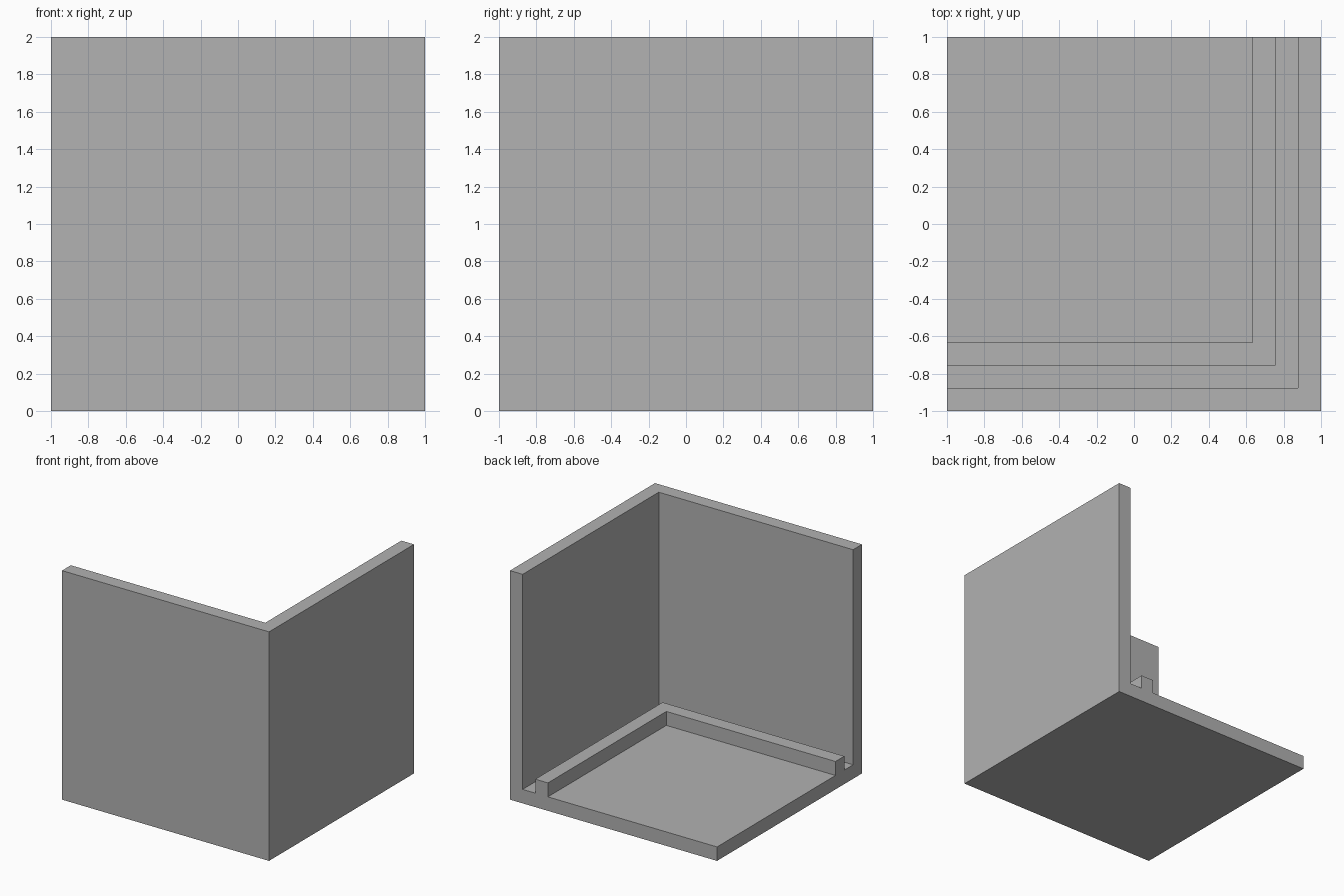
import bpy
import bmesh

cube = bpy.data.objects.get("Cube")
if cube:
    bpy.data.objects.remove(cube, do_unlink=True)

# Plain grey material
grey = bpy.data.materials.new("plain_grey")
grey.use_nodes = True
colour = (0.445, 0.445, 0.445, 1)
grey.diffuse_color = colour
grey.node_tree.nodes["Principled BSDF"].inputs["Base Color"].default_value = colour

# Cross-section through wall, channel, ridge and floor: (distance inward, height)
T = 0.122
SIZE = 2.0
GAP = 2 * T
RIDGE = 3 * T
profile = [(0, 0), (0, SIZE), (T, SIZE), (T, T), (GAP, T), (GAP, 2 * T),
           (RIDGE, 2 * T), (RIDGE, T), (SIZE, T), (SIZE, 0)]

# Sweep the section along the front and left sides, mitred at their corner
bm = bmesh.new()
stations = [
    [bm.verts.new((-1, d - 1, z)) for d, z in profile],
    [bm.verts.new((1 - d, d - 1, z)) for d, z in profile],
    [bm.verts.new((1 - d, 1, z)) for d, z in profile],
]
count = len(profile)
for a, b in zip(stations, stations[1:]):
    for i in range(count):
        j = (i + 1) % count
        bm.faces.new((a[i], a[j], b[j], b[i]))

# Close both ends, merge the far corner and flatten the floor into single faces
bm.faces.new(stations[0])
bm.faces.new(stations[-1])
bmesh.ops.remove_doubles(bm, verts=bm.verts, dist=0.0001)
bmesh.ops.dissolve_limit(bm, angle_limit=0.01, verts=bm.verts, edges=bm.edges)
bmesh.ops.recalc_face_normals(bm, faces=bm.faces)

mesh = bpy.data.meshes.new("corner_bracket")
bm.to_mesh(mesh)
bm.free()
mesh.materials.append(grey)
bracket = bpy.data.objects.new("corner_bracket", mesh)
bpy.context.collection.objects.link(bracket)
